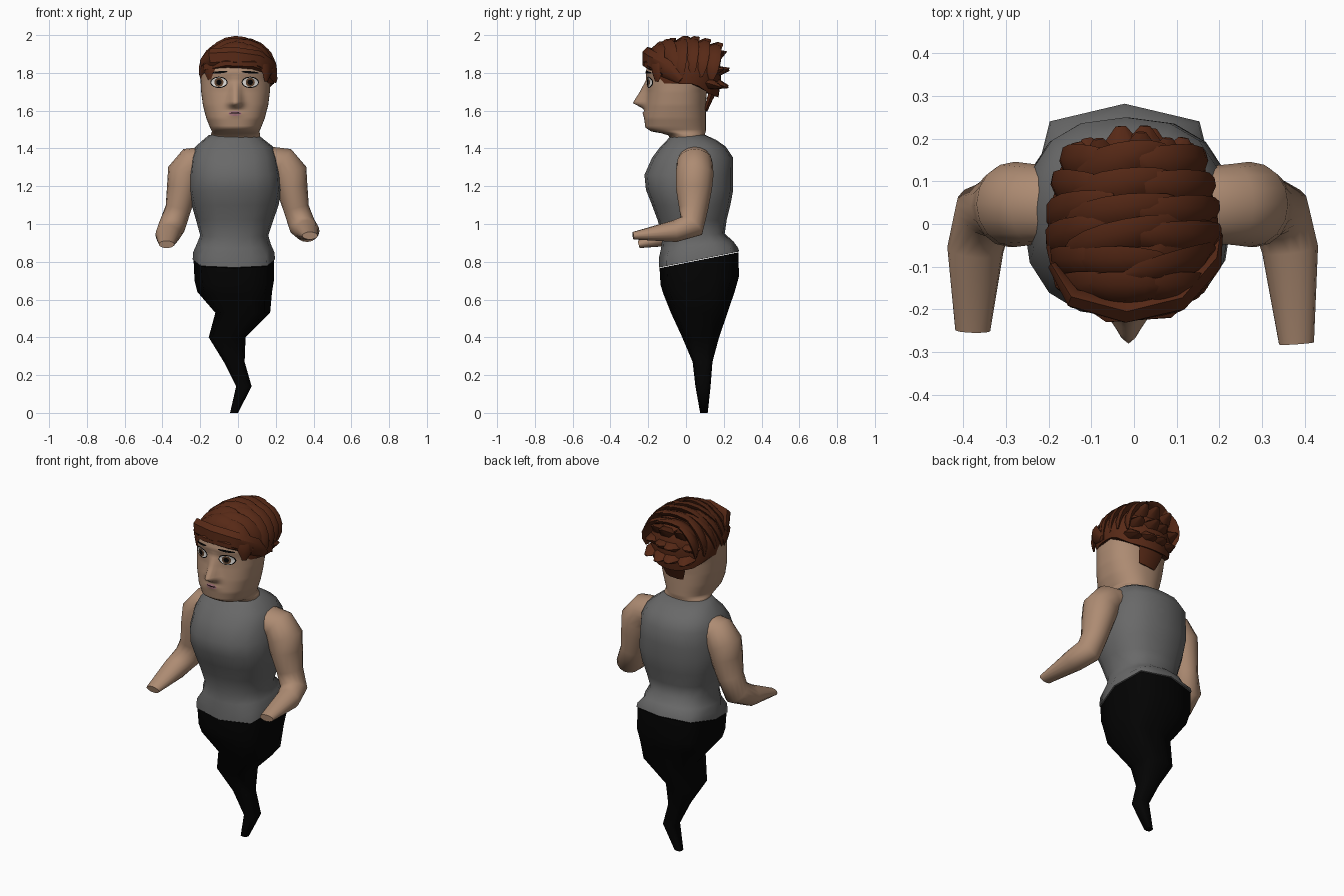
import bpy, bmesh, math, random
from mathutils import Vector
from mathutils.bvhtree import BVHTree

if "Cube" in bpy.data.objects:
    bpy.data.objects.remove(bpy.data.objects["Cube"])

random.seed(4)
PI = math.pi


def mat(name, col):
    m = bpy.data.materials.new(name)
    m.diffuse_color = (*col, 1)
    m.use_nodes = True
    m.node_tree.nodes["Principled BSDF"].inputs["Base Color"].default_value = m.diffuse_color
    return m


SKIN = mat("skin", (0.42, 0.26, 0.17))
HAIR = mat("hair", (0.095, 0.022, 0.008))
SHIRT = mat("shirt", (0.14, 0.14, 0.14))
BLACK = mat("black", (0.001, 0.001, 0.001))
WHITE = mat("white", (0.75, 0.73, 0.7))
BROWN = mat("brown", (0.12, 0.06, 0.03))
LIP = mat("lip", (0.36, 0.16, 0.19))


def skin_rings(name, rings, material, angle=50):
    """Bridge equal-length vertex rings into one closed object."""
    bm = bmesh.new()
    vs = [[bm.verts.new(p) for p in r] for r in rings]
    n = len(vs[0])
    for a, b in zip(vs, vs[1:]):
        for i in range(n):
            j = (i + 1) % n
            bm.faces.new((a[i], a[j], b[j], b[i]))
    bm.faces.new(vs[0])
    bm.faces.new(vs[-1])
    bmesh.ops.recalc_face_normals(bm, faces=bm.faces)
    return finish(name, bm, material, angle)


def finish(name, bm, material, angle):
    me = bpy.data.meshes.new(name)
    bm.to_mesh(me)
    bm.free()
    me.materials.append(material)
    ob = bpy.data.objects.new(name, me)
    bpy.context.collection.objects.link(ob)
    if angle:
        bpy.ops.object.select_all(action='DESELECT')
        ob.select_set(True)
        bpy.context.view_layer.objects.active = ob
        bpy.ops.object.shade_smooth_by_angle(angle=math.radians(angle))
    return ob


def oval(z, x0, x1, y0, y1, tilt, n, p):
    """Horizontal superellipse ring; tilt raises the back edge."""
    pts = []
    for i in range(n):
        c, s = math.cos(2 * PI * i / n), math.sin(2 * PI * i / n)
        u = math.copysign(abs(c) ** (2 / p), c) * (x1 - x0) / 2
        v = math.copysign(abs(s) ** (2 / p), s) * (y1 - y0) / 2
        pts.append(Vector(((x0 + x1) / 2 + u, (y0 + y1) / 2 + v, z + tilt * v)))
    return pts


def octagon(*ring):
    """Eight-sided ring with edge midpoints, 16 points."""
    o = oval(*ring, 8, 3.2)
    return [q for a, b in zip(o, o[1:] + o[:1]) for q in (a, (a + b) / 2)]


def tube(name, path, radii, n, ref, material, angle=50):
    """Loft ovals along a path; ref(p) gives the first radius direction."""
    path = [Vector(p) for p in path]
    rings = []
    for k, (p, (a, b)) in enumerate(zip(path, radii)):
        t = (path[min(k + 1, len(path) - 1)] - path[max(k - 1, 0)]).normalized()
        r = Vector(ref(p))
        u = (r - r.dot(t) * t).normalized()
        v = t.cross(u)
        rings.append([p + u * a * math.cos(2 * PI * i / n) + v * b * math.sin(2 * PI * i / n)
                      for i in range(n)])
    return skin_rings(name, rings, material, angle)


def lerp(table, z):
    for a, b in zip(table, table[1:]):
        if z <= b[0]:
            f = max(0, (z - a[0]) / (b[0] - a[0]))
            return [q + (r - q) * f for q, r in zip(a[1:], b[1:])]
    return table[-1][1:]


# Sleeveless torso, hips eight-sided and flush with the trousers
hips = [(0.812, -.24, .196, -.144, .282, .2), (0.85, -.238, .193, -.142, .275, .12)]
torso = [(0.89, -.22, .175, -.132, .25, .1), (0.94, -.20, .16, -.125, .205, .05),
         (1.02, -.222, .187, -.15, .215, 0), (1.10, -.245, .215, -.18, .235, 0),
         (1.18, -.26, .23, -.212, .25, 0), (1.26, -.26, .225, -.22, .25, 0),
         (1.35, -.25, .21, -.18, .25, 0), (1.41, -.225, .185, -.135, .21, 0),
         (1.445, -.185, .14, -.1, .16, 0), (1.47, -.155, .11, -.08, .105, 0)]
skin_rings("torso", [octagon(*r) for r in hips] + [oval(*r, 16, 2.4) for r in torso], SHIRT, 80)

# Trousers tapering to a single trailing tip
legs = [(0.808, -.235, .191, -.14, .278, .2), (0.70, -.23, .19, -.135, .28, .1),
        (0.64, -.215, .18, -.12, .26, .05), (0.53, -.12, .17, -.08, .22, 0),
        (0.40, -.155, .04, -.02, .175, 0), (0.27, -.075, .035, .035, .14, 0),
        (0.14, -.01, .072, .05, .13, 0), (0, -.042, .0, .075, .115, 0)]
skin_rings("trousers", [octagon(*r) for r in legs], BLACK, 70)

# Arms, the one on -x with a slightly shorter, lower tip
arm = [(.17, .045, 1.335), (.235, .046, 1.322), (.275, .046, 1.265), (.29, .042, 1.19),
       (.313, .04, 1.08), (.345, .03, .99), (.37, -.06, .962), (.385, -.28, .938)]
arm_r = [(.075, .09), (.09, .095), (.098, .1), (.083, .096), (.068, .077), (.072, .072),
         (.066, .058), (.041, .02)]
for side, name in ((1, "right_arm"), (-1, "left_arm")):
    path = [(x * side - .004, y, z) for x, y, z in arm]
    if side < 0:
        path[-1] = (-.378, -.25, .892)
        path[-2] = (-.372, -.06, .942)
    tube(name, path, arm_r, 16, lambda p: (side, 0, 0), SKIN, 75)

# Head with nose and lips pulled out of the face
head = [(1.44, .13, -.07, .10), (1.475, .13, -.10, .10), (1.49, .125, -.185, .105),
        (1.51, .135, -.215, .105), (1.56, .155, -.222, .105), (1.63, .173, -.214, .105),
        (1.70, .182, -.205, .11), (1.76, .185, -.205, .13), (1.80, .184, -.214, .14),
        (1.84, .172, -.205, .13), (1.88, .13, -.15, .1), (1.91, .08, -.09, .06)]
nose = [(1.56, 0), (1.585, .01), (1.605, .002), (1.618, .025), (1.64, .068), (1.66, .06),
        (1.76, .008), (1.79, 0)]
CX = -.013
rings = []
for k in range(48):
    z = 1.44 + .01 * k
    rx, y0, y1 = lerp(head, z)
    ring = oval(z, CX - rx, CX + rx, y0, y1, 0, 96, 2.3)
    w = .042 if z < 1.61 else lerp([(1.61, .04), (1.66, .032), (1.76, .022)], z)[0]
    for p in ring:
        if p.y < -.05:
            p.y -= lerp(nose, z)[0] * math.exp(-((p.x - CX) / w) ** 2)
    rings.append(ring)
head_ob = skin_rings("head", rings, SKIN, 80)
tree = BVHTree.FromPolygons([v.co for v in head_ob.data.vertices],
                            [p.vertices[:] for p in head_ob.data.polygons])


def patch(name, x, z, rx, rz, material, lift, rot=0):
    """Oval decal laid on the face."""
    bm = bmesh.new()

    def vert(u, v):
        px = x + u * math.cos(rot) - v * math.sin(rot)
        pz = z + u * math.sin(rot) + v * math.cos(rot)
        hit = tree.ray_cast(Vector((px, -1, pz)), Vector((0, 1, 0)))[0]
        return bm.verts.new((px, hit.y - lift, pz))
    mid = vert(0, 0)
    rim = [vert(rx * math.cos(2 * PI * i / 20), rz * math.sin(2 * PI * i / 20)) for i in range(20)]
    for i in range(20):
        bm.faces.new((mid, rim[i], rim[(i + 1) % 20]))
    finish(name, bm, material, 0)


# Eyes, brows and mouth
for s, side in ((-1, "left"), (1, "right")):
    ex = CX - .005 + s * .083
    patch(side + "_eye_rim", ex, 1.75, .046, .030, BLACK, .002)
    patch(side + "_eye_white", ex, 1.75, .041, .025, WHITE, .004)
    patch(side + "_iris", ex, 1.75, .024, .024, BROWN, .006)
    patch(side + "_pupil", ex, 1.75, .014, .014, BLACK, .008)
    patch(side + "_brow", ex, 1.803, .046, .006, BLACK, .003, -s * .08)
patch("mouth", CX - .003, 1.585, .034, .013, LIP, .002)
patch("mouth_line", CX - .003, 1.587, .03, .003, BLACK, .004)

# Hair cap with a lower edge dropping from brow to nape
cap = []
for k in range(7):
    ring = []
    for i in range(32):
        c, s = math.cos(2 * PI * i / 32), math.sin(2 * PI * i / 32)
        edge = lerp([(-1, 1.83), (-.8, 1.82), (-.6, 1.745), (.3, 1.74), (.7, 1.69), (1, 1.67)], s)[0]
        z = edge + (1.965 - edge) * math.sin(k / 6 * PI / 2)
        f = 1 - (1.79 - z) * .8 if z < 1.79 else math.sqrt(max(.03, 1 - ((z - 1.79) / .19) ** 2))
        ring.append(Vector((.2 * c * f - .002, (.215 if s < 0 else .19) * s * f, z)))
    cap.append(ring)
skin_rings("hair_cap", cap, HAIR, 40)


# Broad overlapping locks sweeping across the head, back edges lifted
def lifted(p):
    return Vector((0, .8, 0)) + (p - Vector((0, 0, 1.79))) * 2.5


for r in range(6):
    y0 = -.15 + r * .058
    s = math.sqrt(1 - (y0 / .26) ** 2)
    for a0, a1 in ((-10, 100), (55, 150), (100, 190)):
        a0 += random.uniform(-8, 8)
        skew = random.uniform(-.01, .045)
        path, rad = [], []
        for k in range(8):
            f = k / 7
            a = math.radians(a0 + (a1 - a0) * f)
            path.append((.188 * s * math.cos(a), y0 + skew * (.5 - f) * 2,
                         1.79 + .18 * s * math.sin(a)))
            w = .25 + .75 * math.sin(PI * f) ** .7
            rad.append((.05 * w, .02 * w))
        tube("hair_lock", path, rad, 6, lifted, HAIR, 40)

# Fringe, swept-back crown tufts and nape tail
def up(p):
    return (0, 0, 1)


tube("fringe", [(-.19, -.10, 1.85), (-.14, -.175, 1.88), (-.02, -.205, 1.885), (.10, -.18, 1.865),
                (.18, -.10, 1.82), (.20, -.03, 1.76)],
     [(.03, .012), (.05, .025), (.052, .03), (.055, .03), (.05, .024), (.02, .008)], 6, up, HAIR, 40)
tube("fringe_lower", [(-.195, -.06, 1.79), (-.17, -.14, 1.83), (-.06, -.21, 1.85), (.08, -.2, 1.845),
                      (.18, -.12, 1.81)],
     [(.04, .01), (.03, .018), (.022, .024), (.025, .024), (.025, .01)], 6, up, HAIR, 40)
for z, count in ((1.74, 4), (1.81, 4), (1.88, 3)):
    for i in range(count):
        x = (i - (count - 1) / 2) * .075 + random.uniform(-.015, .015)
        y = .19 * math.sqrt(max(.15, 1 - (x / .2) ** 2 - ((z - 1.79) / .22) ** 2))
        dz = (z - 1.78) * .4 + random.uniform(-.01, .01)
        tube("crown_tuft", [(x * .8, y - .09, z - dz), (x, y - .012, z), (x * 1.1, y + .042, z + dz)],
             [(.04, .03), (.055, .03), (.012, .004)], 6, lambda p: (1, 0, 0), HAIR, 40)
tube("nape_tail", [(-.005, .15, 1.72), (-.005, .125, 1.66), (0, .105, 1.60)],
     [(.085, .025), (.075, .018), (.055, .01)], 6, lambda p: (1, 0, 0), HAIR, 40)
